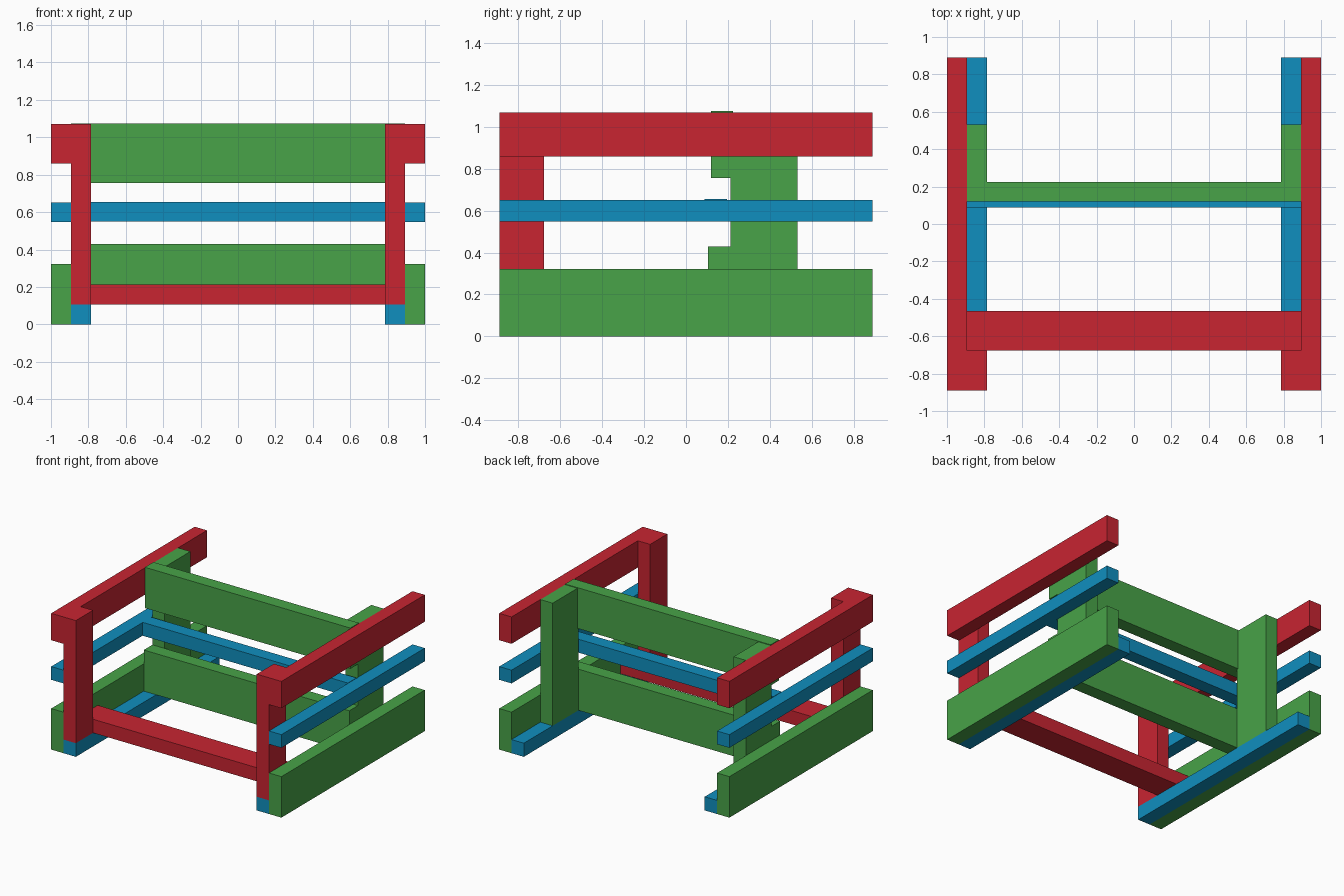
import bpy
import bmesh

if "Cube" in bpy.data.objects:
    bpy.data.objects.remove(bpy.data.objects["Cube"])


def material(name, rgb):
    m = bpy.data.materials.new(name)
    m.diffuse_color = (*rgb, 1)
    m.use_nodes = True
    m.node_tree.nodes["Principled BSDF"].inputs["Base Color"].default_value = m.diffuse_color
    return m


RED = material("red_paint", (0.58, 0.018, 0.031))
GREEN = material("green_paint", (0.065, 0.366, 0.065))
BLUE = material("blue_paint", (0.005, 0.275, 0.52))


def board(name, mat, x, y, z):
    """Square-edged board given as (min, max) along each axis."""
    bm = bmesh.new()
    bmesh.ops.create_cube(bm, size=1)
    for v in bm.verts:
        v.co = [r[0] if c < 0 else r[1] for c, r in zip(v.co, (x, y, z))]
    mesh = bpy.data.meshes.new(name)
    bm.to_mesh(mesh)
    bm.free()
    mesh.materials.append(mat)
    obj = bpy.data.objects.new(name, mesh)
    bpy.context.collection.objects.link(obj)


T = 0.107            # board thickness
OUT = (1 - T, 1)     # outer layer of each side
IN = (1 - 2 * T, 1 - T)  # inner layer of each side
DEPTH = (-0.89, 0.89)
TOP = 1.07

# Side frames, repeated left and right
side_parts = [
    ("side_board", GREEN, OUT, DEPTH, (0, 0.322)),
    ("side_slat", BLUE, OUT, DEPTH, (0.548, 0.652)),
    ("armrest", RED, OUT, DEPTH, (0.859, TOP)),
    ("floor_runner", BLUE, IN, DEPTH, (0, T)),
    ("front_leg", RED, IN, (-0.89, -0.677), (T, TOP)),
    ("back_leg", GREEN, IN, (0.213, 0.532), (T, TOP)),
]
for name, mat, x, y, z in side_parts:
    board("right_" + name, mat, x, y, z)
    board("left_" + name, mat, (-x[1], -x[0]), y, z)

# Cross members between the side frames
SPAN = (-1 + T, 1 - T)
board("front_crossbar", RED, SPAN, (-0.677, -0.465), (T, 0.214))
board("lower_back_board", GREEN, SPAN, (0.106, 0.213), (T, 0.43))
board("middle_back_slat", BLUE, SPAN, (0.088, 0.195), (0.55, 0.655))
board("upper_back_board", GREEN, SPAN, (0.119, 0.225), (0.755, 1.075))
